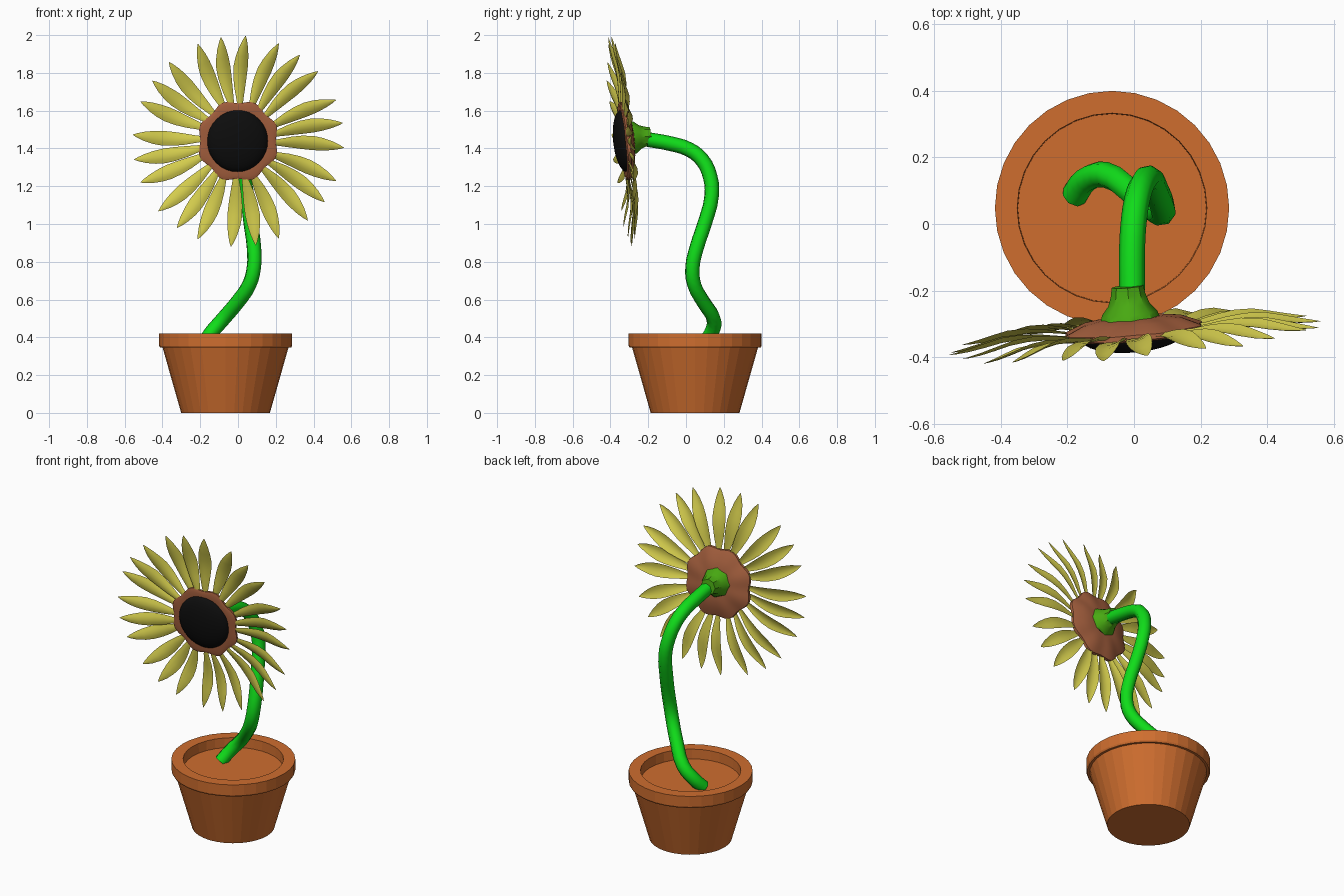
import bpy, bmesh, math
from mathutils import Matrix, Vector

if "Cube" in bpy.data.objects:
    bpy.data.objects.remove(bpy.data.objects["Cube"])


def material(name, rgb):
    m = bpy.data.materials.new(name)
    m.diffuse_color = (*rgb, 1)
    m.use_nodes = True
    m.node_tree.nodes["Principled BSDF"].inputs["Base Color"].default_value = m.diffuse_color
    return m


TERRACOTTA = material("terracotta", (0.62, 0.155, 0.028))
STEM_GREEN = material("bright green", (0.005, 0.72, 0.01))
LEAF_GREEN = material("leaf green", (0.065, 0.40, 0.006))
YELLOW = material("petal yellow", (0.66, 0.61, 0.075))
BROWN = material("brown", (0.39, 0.12, 0.05))
BLACK = material("seed black", (0.004, 0.004, 0.004))


def finish(bm, name, mat, smooth=None, matrix=None):
    if matrix:
        bm.transform(matrix)
    mesh = bpy.data.meshes.new(name)
    bm.to_mesh(mesh)
    bm.free()
    mesh.materials.append(mat)
    ob = bpy.data.objects.new(name, mesh)
    bpy.context.collection.objects.link(ob)
    if smooth:
        bpy.ops.object.select_all(action='DESELECT')
        ob.select_set(True)
        bpy.context.view_layer.objects.active = ob
        bpy.ops.object.shade_smooth_by_angle(angle=math.radians(smooth))
    return ob


def lathe(profile, n, wave=lambda a: 1.0):
    """Closed solid of revolution about z from (radius, height) points."""
    bm = bmesh.new()
    rings = []
    for r, z in profile:
        ring = []
        for i in range(n):
            a = math.tau * i / n
            k = r * wave(a)
            ring.append(bm.verts.new((k * math.cos(a), k * math.sin(a), z)))
        rings.append(ring)
    for a, b in zip(rings, rings[1:]):
        for i in range(n):
            j = (i + 1) % n
            bm.faces.new((a[i], a[j], b[j], b[i]))
    bm.faces.new(rings[0][::-1])
    bm.faces.new(rings[-1])
    bmesh.ops.recalc_face_normals(bm, faces=bm.faces)
    return bm


# Pot with a rim and sunken soil level
pot = lathe([(0.235, 0), (0.333, 0.345), (0.347, 0.345), (0.352, 0.355),
             (0.352, 0.42), (0.285, 0.42), (0.283, 0.36)], 32)
finish(pot, "pot", TERRACOTTA, None, Matrix.Translation((-0.066, 0.048, 0)))

# Winding stem
path = [(-0.18, 0.085, 0.36), (-0.145, 0.132, 0.42), (-0.085, 0.148, 0.49),
        (0.0, 0.09, 0.59), (0.06, 0.043, 0.68), (0.084, 0.034, 0.77),
        (0.084, 0.058, 0.88), (0.068, 0.098, 1.0), (0.048, 0.136, 1.15),
        (0.03, 0.128, 1.25), (0.012, 0.085, 1.34), (0, 0.015, 1.395),
        (-0.006, -0.08, 1.425), (-0.006, -0.2, 1.447)]
cu = bpy.data.curves.new("stem", 'CURVE')
cu.dimensions = '3D'
cu.bevel_depth = 0.039
cu.bevel_resolution = 2
cu.resolution_u = 3
cu.use_fill_caps = True
sp = cu.splines.new('BEZIER')
sp.bezier_points.add(len(path) - 1)
for p, co in zip(sp.bezier_points, path):
    p.co = co
    p.handle_left_type = p.handle_right_type = 'AUTO'
cu.materials.append(STEM_GREEN)
stem = bpy.data.objects.new("stem", cu)
bpy.context.collection.objects.link(stem)
bpy.ops.object.select_all(action='DESELECT')
stem.select_set(True)
bpy.context.view_layer.objects.active = stem
bpy.ops.object.convert(target='MESH')
bpy.ops.object.shade_smooth_by_angle(angle=math.radians(50))

# Flower head frame: local z points out of the face, local y is up
u = Vector((1, 0.085, 0)).normalized()
n = u.cross(Vector((0, -0.1, 1))).normalized()
v = n.cross(u)
HEAD = Matrix((u, v, n)).transposed().to_4x4()
HEAD.translation = (0, -0.325, 1.44)

# Scalloped brown plate behind the seeds
plate = lathe([(0.09, -0.045), (0.15, -0.035), (0.208, -0.01), (0.21, 0.005),
               (0.19, 0.012), (0.14, 0.005)], 64,
              lambda a: 1 + 0.045 * math.cos(8 * (a - math.pi / 8)))
finish(plate, "flower_plate", BROWN, 40, HEAD)

# Domed seed disc
seeds = bmesh.new()
bmesh.ops.create_uvsphere(seeds, u_segments=32, v_segments=16, radius=1)
bmesh.ops.scale(seeds, vec=(0.162, 0.165, 0.055), verts=seeds.verts)
finish(seeds, "seed_disc", BLACK, 40, HEAD @ Matrix.Translation((-0.003, 0, 0.004)))

# Flared calyx joining stem and head
calyx = lathe([(0.046, -0.14), (0.05, -0.115), (0.06, -0.085),
               (0.08, -0.06), (0.088, -0.035)], 16,
              lambda a: 1 + 0.04 * math.cos(8 * a))
finish(calyx, "calyx", LEAF_GREEN, 40,
       HEAD @ Matrix.Translation((-0.008, 0.012, 0)))

# Petals: distance, half width, forward lift
SECTIONS = [(0.17, 0.012, -0.004), (0.22, 0.019, -0.006), (0.28, 0.029, -0.014),
            (0.34, 0.036, -0.018), (0.40, 0.0385, -0.014), (0.45, 0.034, -0.003),
            (0.50, 0.024, 0.008), (0.54, 0.011, 0.015), (0.562, 0.001, 0.018)]


def add_petal(bm, angle, lift):
    rot = Matrix.Rotation(angle, 4, 'Z')
    rows = []
    for d, w, h in SECTIONS:
        t = (d - 0.17) / 0.39
        bend = 0.012 * math.sin(math.pi * t)
        row = []
        for s in (-1, -0.5, 0, 0.5, 1):
            z = h + lift + 0.3 * w * (1 - s * s) + 0.2 * w * s
            row.append(bm.verts.new(rot @ Vector((d, s * w + bend, z))))
        rows.append(row)
    for a, b in zip(rows, rows[1:]):
        for i in range(4):
            bm.faces.new((a[i], b[i], b[i + 1], a[i + 1]))


# Eight clusters of three petals
petals = bmesh.new()
for k in range(8):
    for deg, lift in ((86.5, 0), (100, 0.006), (113, -0.002)):
        add_petal(petals, math.radians(deg + 45 * k), lift)
finish(petals, "petals", YELLOW, 60, HEAD)
